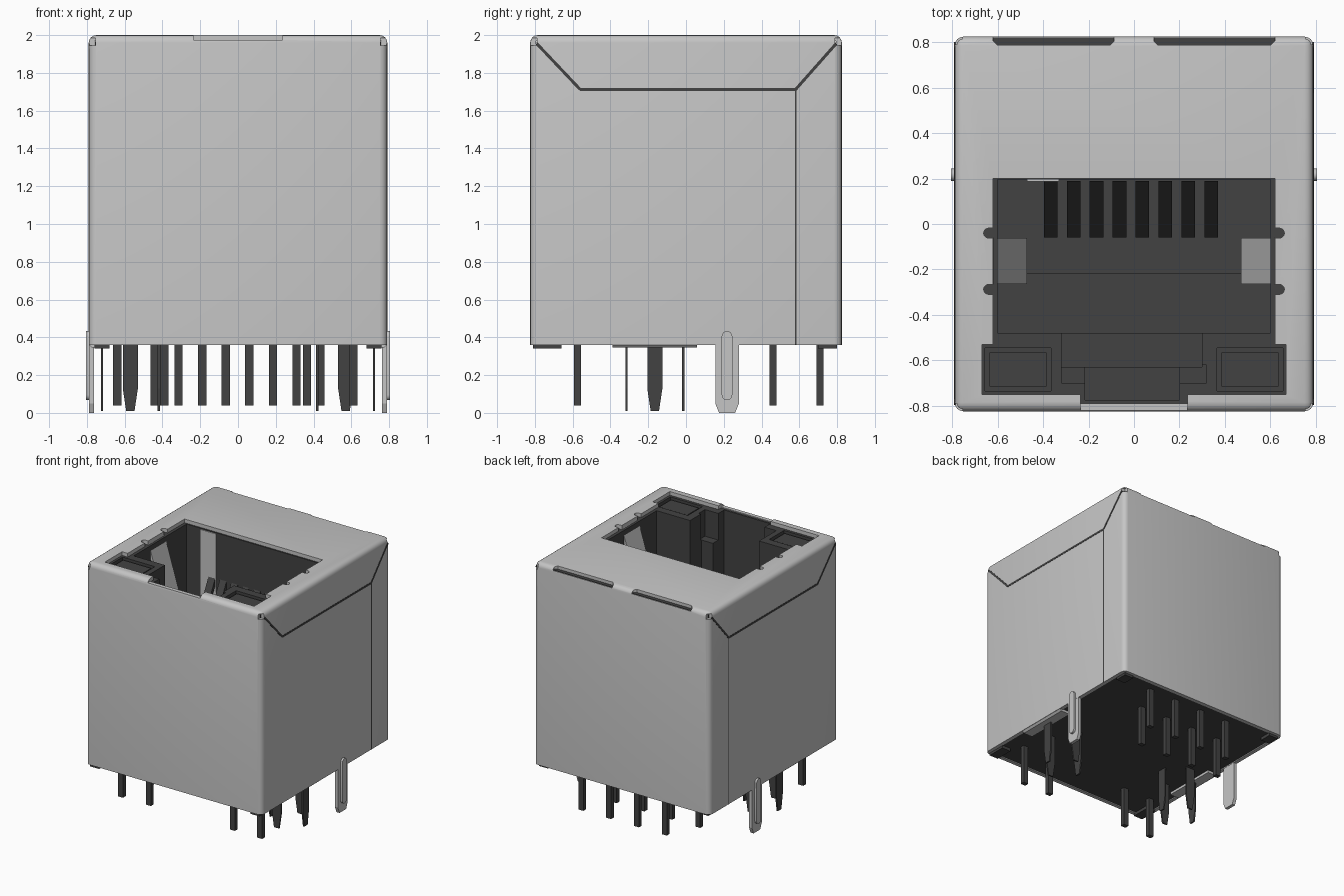
import bpy, bmesh, math
from mathutils import Vector

if "Cube" in bpy.data.objects:
    bpy.data.objects.remove(bpy.data.objects["Cube"], do_unlink=True)


def material(name, value):
    m = bpy.data.materials.new(name)
    m.use_nodes = True
    colour = (value, value, value, 1)
    m.diffuse_color = colour
    m.node_tree.nodes["Principled BSDF"].inputs["Base Color"].default_value = colour
    return m


METAL = material("light grey metal", 0.56)
DARK = material("dark grey plastic", 0.055)


def prism(name, pts, axis, lo, hi, mat=DARK):
    """Extrude a 2D outline along an axis: x uses (y,z), y uses (x,z), z uses (x,y)."""
    def place(p, d):
        return {"x": (d, p[0], p[1]), "y": (p[0], d, p[1]), "z": (p[0], p[1], d)}[axis]
    bm = bmesh.new()
    rings = [[bm.verts.new(place(p, d)) for p in pts] for d in (lo, hi)]
    n = len(pts)
    bm.faces.new(rings[0])
    bm.faces.new(rings[1][::-1])
    for i in range(n):
        j = (i + 1) % n
        bm.faces.new((rings[0][i], rings[0][j], rings[1][j], rings[1][i]))
    bmesh.ops.recalc_face_normals(bm, faces=bm.faces)
    mesh = bpy.data.meshes.new(name)
    bm.to_mesh(mesh)
    bm.free()
    mesh.materials.append(mat)
    ob = bpy.data.objects.new(name, mesh)
    bpy.context.collection.objects.link(ob)
    return ob


def box(name, x, y, z, mat=DARK):
    pts = [(x[0], y[0]), (x[1], y[0]), (x[1], y[1]), (x[0], y[1])]
    return prism(name, pts, "z", z[0], z[1], mat)


def span(s, a, b):
    return tuple(sorted((s * a, s * b)))


def cut(ob, cutter):
    """Subtract a cutter and discard it."""
    cutter.hide_render = True
    mod = ob.modifiers.new("cut", "BOOLEAN")
    mod.operation = "DIFFERENCE"
    mod.solver = "EXACT"
    mod.object = cutter
    bpy.context.view_layer.objects.active = ob
    bpy.ops.object.modifier_apply(modifier=mod.name)
    bpy.data.objects.remove(cutter, do_unlink=True)


def smooth(ob):
    bpy.ops.object.select_all(action="DESELECT")
    ob.select_set(True)
    bpy.context.view_layer.objects.active = ob
    bpy.ops.object.shade_smooth_by_angle(angle=math.radians(35))


def capsule(cx, cy, r, half, n=8):
    """Upright rounded slot outline."""
    top = [(cx + r * math.cos(math.pi * i / n), cy + half + r * math.sin(math.pi * i / n)) for i in range(n + 1)]
    return top + [(2 * cx - a, 2 * cy - b) for a, b in top]


# Folded metal shell: rounded box, hollow and open below
shell = box("shield_shell", (-.79, .79), (-.825, .825), (.36, 2), METAL)
bm = bmesh.new()
bm.from_mesh(shell.data)
edges = [e for e in bm.edges if max(v.co.z for v in e.verts) > 1]
bmesh.ops.bevel(bm, geom=edges, offset=.04, segments=4, profile=.5, affect="EDGES")
bm.to_mesh(shell.data)
bm.free()
cut(shell, box("cutter", (-.76, .76), (-.795, .795), (.2, 1.97)))

# Socket opening, with wide light windows at the front
half = [(.62, .2), (.62, -.53), (.67, -.53), (.67, -.75), (.235, -.75), (.235, -.79)]
outline = half + [(-x, y) for x, y in reversed(half)]
cut(shell, prism("cutter", outline, "z", 1.9, 2.1))
cut(shell, box("cutter", (-.235, .235), (-.9, -.78), (1.975, 2.1)))
for s in (-1, 1):
    # Relief slots beside the spring finger
    for y in (-.04, -.288):
        pts = [(s * (.55 + b), y + a) for a, b in capsule(0, 0, .022, .09)]
        cut(shell, prism("cutter", pts, "z", 1.9, 2.1))
    # Rear edge slots and corner reliefs
    x = span(s, .088, .62)
    cut(shell, prism("cutter", [(x[0], .83), (x[0], .805), (x[0] + .02, .785),
                                (x[1] - .02, .785), (x[1], .805), (x[1], .83)], "z", 1.972, 2.1))
    box("rear_slot_floor", (x[0], x[1]), (.787, .818), (1.968, 1.976))
    for t in (-1, 1):
        cut(shell, box("cutter", span(s, .755, .80), span(t, .79, .84), (1.945, 1.985)))
smooth(shell)

# Plastic housing with stepped plug cavity
housing = box("housing", (-.757, .757), (-.792, .792), (.365, 1.966))
cut(housing, box("cutter", (-.6, .6), (-.48, .196), (.85, 2.1)))
cut(housing, box("cutter", (-.32, .3), (-.63, -.37), (.95, 2.1)))
cut(housing, box("cutter", (-.215, .2), (-.775, -.6), (1.05, 2.1)))
for s in (-1, 1):
    cut(housing, box("cutter", span(s, .365, .655), span(-1, .545, .735), (1.935, 2.1)))
    # Lower walls flanking the latch channel
    cut(housing, box("cutter", span(s, .2, .32), (-.70, -.62), (1.75, 2.1)))

# Cavity floor step and slanted contacts
box("cavity_step", (-.6, .6), (-.22, .196), (.84, .95))
for i in range(8):
    x = -.367 + i * .101
    prism("spring_contact", [(.19, 1.6), (-.06, 1.12), (-.06, 1.08), (.19, 1.54)], "x", x - .03, x + .03)
box("rear_wall_plate", (-.47, -.33), (.188, .197), (1.3, 1.96), METAL)

for s in (-1, 1):
    # Indicator lights and inward spring fingers
    box("indicator_light", span(s, .385, .635), (-.715, -.565), (1.93, 1.955))
    path = [(.635, 1.995), (.605, 1.94), (.47, 1.5), (.53, 1.3)]
    back = [(x + .018, z - .008) for x, z in reversed(path)]
    prism("spring_finger", [(s * x, z) for x, z in path + back], "y", -.265, -.062, METAL)

    # Seams of the folded side flap
    seam = [Vector(p) for p in ((-.79, 1.955), (-.56, 1.712), (.58, 1.712), (.795, 1.955))]
    runs = list(zip(seam, seam[1:])) + [(Vector((.582, 1.712)), Vector((.582, .36)))]
    for k, (a, b) in enumerate(runs):
        d = (b - a).normalized() * (.004 if k == 3 else .008)
        n = Vector((-d.y, d.x))
        prism("flap_seam", [a + n, b + n, b - n, a - n], "x", *span(s, .786, .792))

    # Grounding leg with embossed rib
    leg = [(.155, .38), (.155, .05), (.175, 0), (.26, 0), (.28, .05), (.28, .38)]
    prism("ground_leg", leg, "x", *span(s, .762, .789), METAL)
    smooth(prism("leg_rib", capsule(.217, .25, .028, .155), "x", *span(s, .77, .806), METAL))

    # Lower shell tab and corner standoffs
    tab = [(.69, .345), (.772, .345), (.789, .362), (.789, .38), (.69, .38)]
    prism("lower_tab", [(s * x, z) for x, z in tab], "y", -.39, .058, METAL)
    box("front_standoff", span(s, .68, .76), (-.81, -.66), (.34, .37))
    box("rear_standoff", span(s, .68, .76), (.70, .80), (.34, .37))

    # Split locating peg: four tapered prongs in a ring
    prong = [(-.04, .38), (.04, .38), (.04, .13), (.022, .01), (-.022, .01), (-.04, .13)]
    cx, cy = s * .57, -.165
    for t in (-1, 1):
        ring = t * .15
        prism("peg_prong", [(cy + a, z) for a, z in prong], "x", cx + ring - .006, cx + ring + .006)
        prism("peg_prong", [(cx + a, z) for a, z in prong], "y", cy + ring - .006, cy + ring + .006)


# Solder pins: two staggered signal rows and the front light pins
def pin(x, y):
    box("solder_pin", (x - .022, x + .022), (y - .018, y + .018), (.04, .38))


for i in range(8):
    pin(-.44 + i * .125, .71 if i % 2 else .46)
for x in (-.64, -.39, .365, .61):
    pin(x, -.575)
